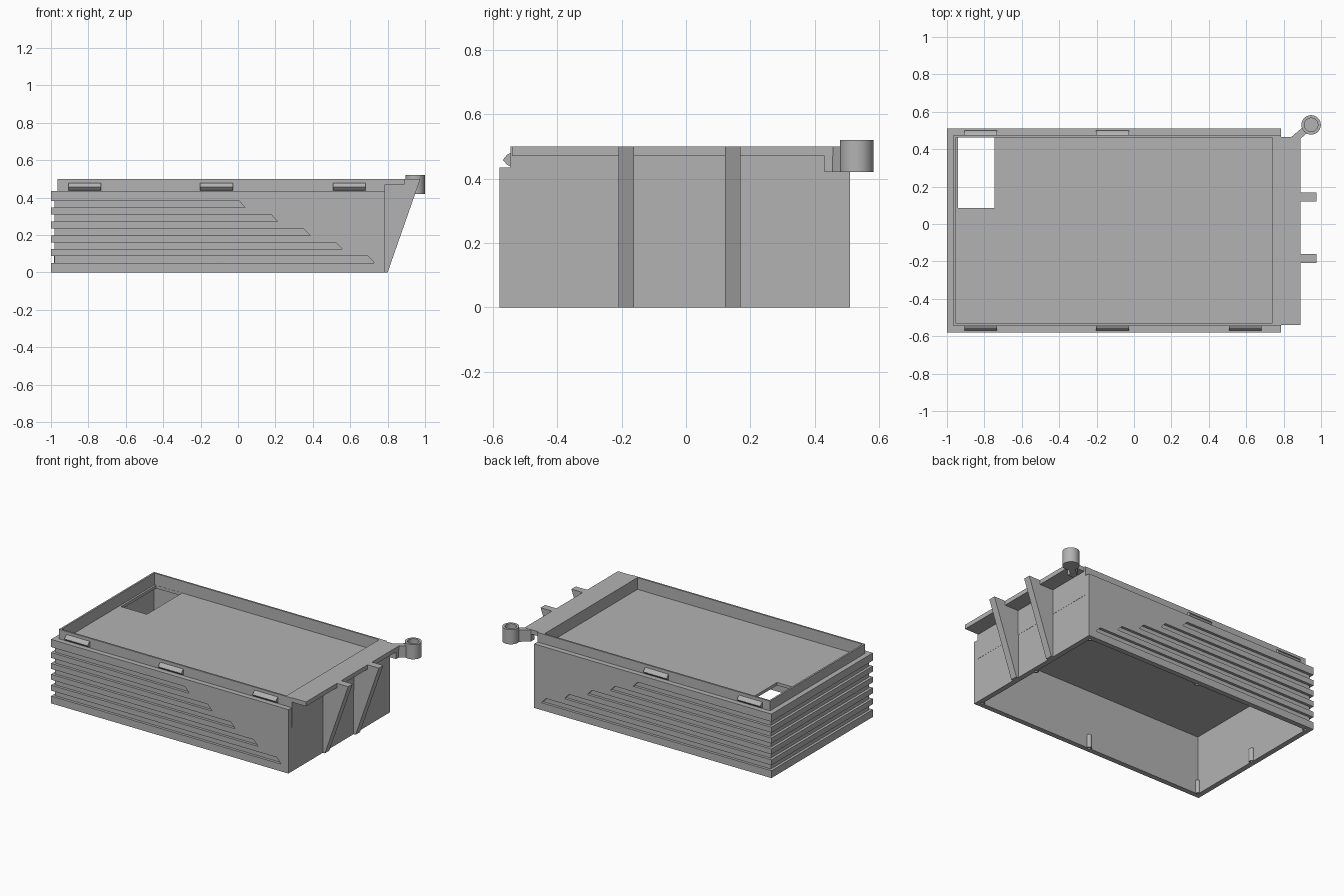
import bpy, bmesh, math

if "Cube" in bpy.data.objects:
    bpy.data.objects.remove(bpy.data.objects["Cube"])

grey = bpy.data.materials.new("plain_grey")
grey.diffuse_color = (0.45, 0.45, 0.45, 1)
grey.use_nodes = True
grey.node_tree.nodes["Principled BSDF"].inputs["Base Color"].default_value = grey.diffuse_color


def finish(name, bm):
    bmesh.ops.recalc_face_normals(bm, faces=bm.faces)
    me = bpy.data.meshes.new(name)
    bm.to_mesh(me)
    bm.free()
    ob = bpy.data.objects.new(name, me)
    bpy.context.collection.objects.link(ob)
    me.materials.append(grey)
    return ob


def prism(name, pts, axis, lo, hi):
    """Extrude a 2D profile along an axis between lo and hi."""
    def place(p, t):
        return {"x": (t, p[0], p[1]), "y": (p[0], t, p[1]), "z": (p[0], p[1], t)}[axis]
    bm = bmesh.new()
    a = [bm.verts.new(place(p, lo)) for p in pts]
    b = [bm.verts.new(place(p, hi)) for p in pts]
    bm.faces.new(a)
    bm.faces.new(b[::-1])
    n = len(pts)
    for i in range(n):
        j = (i + 1) % n
        bm.faces.new((a[i], a[j], b[j], b[i]))
    return finish(name, bm)


def box(name, x0, x1, y0, y1, z0, z1):
    return prism(name, [(x0, y0), (x1, y0), (x1, y1), (x0, y1)], "z", z0, z1)


def cylinder(name, x, y, r, z0, z1, n=32):
    pts = [(x + r * math.cos(2 * math.pi * i / n), y + r * math.sin(2 * math.pi * i / n)) for i in range(n)]
    return prism(name, pts, "z", z0, z1)


def combine(ob, other, op):
    """Apply a boolean and remove the helper."""
    other.hide_render = True
    m = ob.modifiers.new("bool", "BOOLEAN")
    m.operation, m.object, m.solver = op, other, "EXACT"
    dg = bpy.context.evaluated_depsgraph_get()
    me = bpy.data.meshes.new_from_object(ob.evaluated_get(dg))
    ob.modifiers.clear()
    ob.data = me
    bpy.data.objects.remove(other)


# Shell: base, raised rim and overhanging flange
body = box("body", -1, 0.785, -0.58, 0.51, 0, 0.435)
combine(body, box("rim", -0.965, 0.786, -0.545, 0.475, 0.3, 0.5), "UNION")
combine(body, box("flange", 0.7, 0.89, -0.54, 0.465, 0.47, 0.5), "UNION")

# Open underside, tray recess and cable opening
combine(body, box("cavity", -0.965, 0.75, -0.545, 0.475, -0.1, 0.40), "DIFFERENCE")
combine(body, box("tray", -0.953, 0.738, -0.533, 0.463, 0.42, 0.6), "DIFFERENCE")
combine(body, box("opening", -0.94, -0.745, 0.085, 0.462, 0.3, 0.6), "DIFFERENCE")

# Grooves wrapping the left end, with slanted tips on the long sides
for i in range(5):
    z0, z1 = 0.05 + i * 0.074, 0.087 + i * 0.074
    end = 0.73 - i * 0.1725
    tip = [(-1.1, z0), (end, z0), (end - 0.035, z1), (-1.1, z1)]
    for lo, hi in ((-0.7, -0.562), (0.492, 0.7)):
        combine(body, prism("groove", tip, "y", lo, hi), "DIFFERENCE")
    combine(body, box("groove_end", -1.1, -0.982, -0.7, 0.7, z0, z1), "DIFFERENCE")

# Screw posts with pilot holes around the open underside
for x in (-0.965, -0.1, 0.75):
    for y in (-0.545, -0.035, 0.475):
        if (x, y) != (-0.1, -0.035):
            combine(body, cylinder("screw_post", x, y, 0.018, 0, 0.09, 16), "UNION")
            combine(body, cylinder("pilot_hole", x, y, 0.009, -0.1, 0.07, 12), "DIFFERENCE")

# Triangular brackets under the flange
for y in (-0.185, 0.145):
    prism("bracket", [(0.78, 0), (0.8, 0), (0.975, 0.5), (0.78, 0.5)], "y", y - 0.024, y + 0.024)

# Snap clips along the rim
for side, base, xs in ((-1, -0.544, (-0.82, -0.115, 0.595)), (1, 0.474, (-0.82, -0.115))):
    for x in xs:
        pts = [(base, 0.437), (base + side * 0.012, 0.443), (base + side * 0.025, 0.458),
               (base + side * 0.012, 0.474), (base, 0.48)]
        prism("snap_clip", pts, "x", x - 0.087, x + 0.087)

# Corner arm and cup
prism("corner_arm", [(0.84, 0.43), (0.888, 0.43), (0.888, 0.455), (0.93, 0.49), (0.905, 0.52), (0.84, 0.464)],
      "z", 0.42, 0.499)
cup = cylinder("corner_cup", 0.947, 0.53, 0.052, 0.42, 0.52)
combine(cup, cylinder("cup_hole", 0.947, 0.53, 0.036, 0.45, 0.6), "DIFFERENCE")
bpy.ops.object.select_all(action="DESELECT")
cup.select_set(True)
bpy.context.view_layer.objects.active = cup
bpy.ops.object.shade_smooth_by_angle(angle=math.radians(30))
